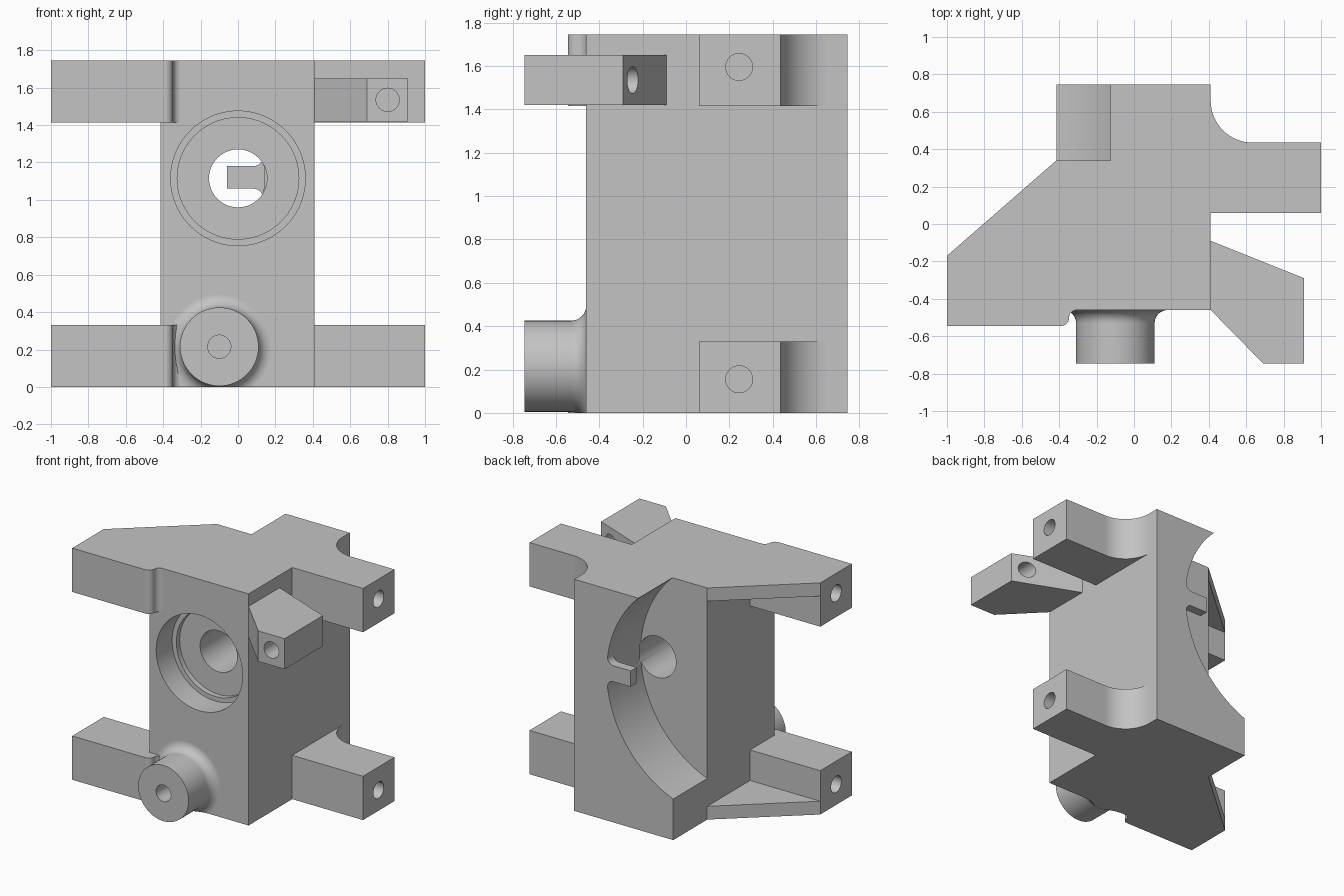
import bpy, bmesh, math
from mathutils import Vector

if "Cube" in bpy.data.objects:
    bpy.data.objects.remove(bpy.data.objects["Cube"])

grey = bpy.data.materials.new("plain grey")
grey.use_nodes = True
colour = (0.55, 0.55, 0.55, 1)
grey.diffuse_color = colour
grey.node_tree.nodes["Principled BSDF"].inputs["Base Color"].default_value = colour


def place(axis, a, b, h):
    return Vector({"x": (h, a, b), "y": (a, h, b), "z": (a, b, h)}[axis])


def finish(name, bm):
    bmesh.ops.recalc_face_normals(bm, faces=bm.faces)
    mesh = bpy.data.meshes.new(name)
    bm.to_mesh(mesh)
    bm.free()
    mesh.materials.append(grey)
    obj = bpy.data.objects.new(name, mesh)
    bpy.context.collection.objects.link(obj)
    return obj


def prism(name, axis, points, lo, hi):
    bm = bmesh.new()
    rings = [[bm.verts.new(place(axis, a, b, h)) for a, b in points] for h in (lo, hi)]
    bm.faces.new(rings[0])
    bm.faces.new(rings[1])
    n = len(points)
    for i in range(n):
        j = (i + 1) % n
        bm.faces.new((rings[0][i], rings[0][j], rings[1][j], rings[1][i]))
    return finish(name, bm)


def arc(ca, cb, r, start, end, steps):
    return [(ca + r * math.cos(t), cb + r * math.sin(t))
            for t in (start + (end - start) * i / steps for i in range(steps + 1))]


def rod(name, axis, a, b, r, lo, hi, steps=48):
    return prism(name, axis, arc(a, b, r, 0, math.tau, steps)[:-1], lo, hi)


def rect(a0, a1, b0, b1):
    return [(a0, b0), (a1, b0), (a1, b1), (a0, b1)]


def combine(target, other, operation):
    mod = target.modifiers.new("combine", "BOOLEAN")
    mod.operation = operation
    mod.solver = "EXACT"
    mod.object = other
    bpy.context.view_layer.objects.active = target
    bpy.ops.object.modifier_apply(modifier=mod.name)
    bpy.data.objects.remove(other)


def add(other):
    combine(body, other, "UNION")


def cut(other):
    combine(body, other, "DIFFERENCE")


PI = math.pi
TOP = 1.745
LEFT, RIGHT, FRONT, BACK = -0.415, 0.41, -0.46, 0.745
body = prism("housing_body", "z", rect(LEFT, RIGHT, FRONT, BACK), 0, TOP)

# Arm outlines: right arm with hollow corner, left arm with S-shaped shoulder
right_arm = ([(0.3, 0.06), (1, 0.06), (1, 0.435)]
             + arc(0.635, 0.66, 0.225, -PI / 2, -PI, 16) + [(0.3, 0.66)])
s = 0.0425
left_arm = ([(-1, -0.17), (-1, -0.545)]
            + arc(-0.39, -0.545 + s, s, -PI / 2, 0, 8)
            + arc(-0.39 + 2 * s, FRONT - s, s, PI, PI / 2, 8)[1:]
            + [(-0.305, -0.3), (-0.305, -0.17)])
web = [(-1, -0.17), (-1, -0.3), (-0.3, -0.3), (-0.3, 0.3), (LEFT, 0.34)]
for lo, hi, web_lo in ((0, 0.33, 0), (1.415, TOP, TOP - 0.1)):
    add(prism("right_arm", "z", right_arm, lo, hi))
    add(prism("left_arm", "z", left_arm, lo, hi))
    add(prism("left_web", "z", web, web_lo, web_lo + 0.1))

# Angled bracket on the right side
bracket = [(0.3, -0.046), (RIGHT, -0.09), (0.91, -0.29), (0.91, -0.745),
           (0.69, -0.745), (RIGHT, FRONT), (0.3, -0.35)]
add(prism("angled_bracket", "z", bracket, 1.42, 1.65))

# Round front boss with a flared base, turned about y
BX, BZ, f = -0.1, 0.215, 0.07
profile = ([(0.21, -0.745)]
           + arc(0.21 + f, FRONT - f, f, PI, PI / 2, 8) + [(0.21 + f, -0.4)])
bm = bmesh.new()
n = 64
rings = [[bm.verts.new((BX + r * math.cos(math.tau * i / n), y,
                        BZ + r * math.sin(math.tau * i / n))) for i in range(n)]
         for r, y in profile]
for p, q in zip(rings, rings[1:]):
    for i in range(n):
        j = (i + 1) % n
        bm.faces.new((p[i], p[j], q[j], q[i]))
bm.faces.new(rings[0])
bm.faces.new(rings[-1])
boss = finish("front_boss", bm)
combine(boss, prism("floor_trim", "z", rect(-1, 1, -1, 1), -1, 0), "DIFFERENCE")
add(boss)

# Stepped front bore and through hole
HZ = 1.115
cut(rod("outer_bore", "y", 0, HZ, 0.36, -0.6, FRONT + 0.19, 72))
cut(rod("inner_bore", "y", 0, HZ, 0.325, -0.5, FRONT + 0.23, 72))
cut(rod("through_hole", "y", 0, HZ, 0.155, -0.4, 0.35))

# Large curved recess in the back
CX, CZ, R = -0.729, 1.12, 0.869
cut(rod("back_recess", "y", CX, CZ, R, 0.34, 0.9, 160))

# Small tab with filleted root on the recess wall
h, f = 0.06, 0.05
fx = CX + math.sqrt((R - f) ** 2 - (h + f) ** 2)
upper = arc(fx, CZ + h + f, f, -PI / 2, math.atan2(h + f, fx - CX), 8)
upper = [(-0.06, CZ + h)] + upper + [(0.25, upper[-1][1])]
lower = [(x, 2 * CZ - z) for x, z in reversed(upper)]
add(prism("recess_tab", "y", upper + lower, 0.675, BACK))

# Fixing holes
for z in (0.155, 1.595):
    cut(rod("right_arm_hole", "x", 0.245, z, 0.062, 0.65, 1.1, 32))
    cut(rod("left_arm_hole", "x", -0.36, z, 0.062, -1.1, -0.65, 32))
cut(rod("bracket_hole", "y", 0.8, 1.535, 0.062, -0.9, 0, 32))
cut(rod("boss_hole", "y", BX, BZ, 0.062, -0.9, -0.4, 32))

# Smooth curved walls, crisp edges
bpy.ops.object.select_all(action="DESELECT")
body.select_set(True)
bpy.context.view_layer.objects.active = body
bpy.ops.object.shade_smooth_by_angle(angle=math.radians(30))
weighted = body.modifiers.new("weighted_normals", "WEIGHTED_NORMAL")
weighted.keep_sharp = True
